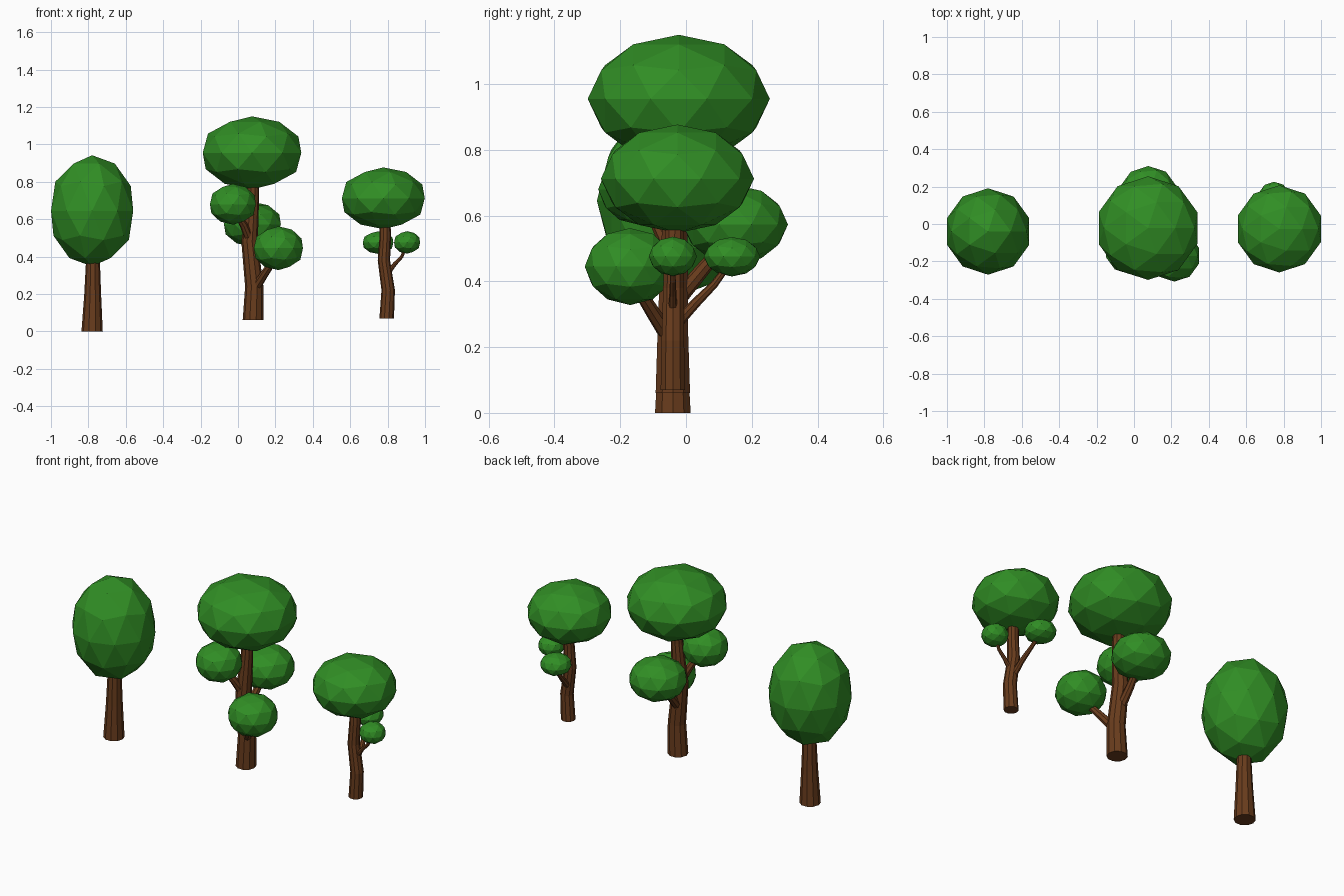
import bpy, bmesh, math
from mathutils import Vector

if "Cube" in bpy.data.objects:
    bpy.data.objects.remove(bpy.data.objects["Cube"])


def material(name, color):
    m = bpy.data.materials.new(name)
    m.diffuse_color = color
    m.use_nodes = True
    m.node_tree.nodes["Principled BSDF"].inputs["Base Color"].default_value = m.diffuse_color
    return m


LEAF = material("leaf_green", (0.03, 0.27, 0.018, 1))
BARK = material("bark_brown", (0.14, 0.045, 0.012, 1))


def finish(name, bm, mat):
    mesh = bpy.data.meshes.new(name)
    bmesh.ops.recalc_face_normals(bm, faces=bm.faces)
    bm.to_mesh(mesh)
    bm.free()
    mesh.materials.append(mat)
    bpy.context.collection.objects.link(bpy.data.objects.new(name, mesh))


def foliage(name, center, r, rz):
    bm = bmesh.new()
    bmesh.ops.create_icosphere(bm, subdivisions=2, radius=1)
    for v in bm.verts:
        v.co = Vector((v.co.x * r, v.co.y * r, v.co.z * rz)) + Vector(center)
    finish(name, bm, LEAF)


def limb(name, path, sides=10, level=True):
    """Tapered tube through (x, y, z, radius) points; level keeps rings horizontal."""
    bm = bmesh.new()
    pts = [Vector(p[:3]) for p in path]
    rings = []
    for i, p in enumerate(pts):
        d = pts[min(i + 1, len(pts) - 1)] - pts[max(i - 1, 0)]
        rot = Vector((0, 0, 1)).rotation_difference(Vector((0, 0, 1)) if level else d)
        ring = []
        for k in range(sides):
            a = math.tau * k / sides
            ring.append(bm.verts.new(p + rot @ Vector((math.cos(a), math.sin(a), 0)) * path[i][3]))
        rings.append(ring)
    for a, b in zip(rings, rings[1:]):
        for k in range(sides):
            n = (k + 1) % sides
            bm.faces.new((a[k], a[n], b[n], b[k]))
    bm.faces.new(rings[0])
    bm.faces.new(rings[-1])
    finish(name, bm, BARK)


# Left tree: straight trunk, tall oval crown
limb("left_trunk", [(-.78, -.04, 0, .057), (-.777, -.04, .2, .045), (-.775, -.04, .45, .034)])
foliage("left_crown", (-.78, -.04, .645), .231, .297)

# Middle tree: bent trunk, three side clumps
limb("middle_trunk", [(.08, -.04, .06, .055), (.087, -.04, .24, .049),
                      (.062, -.036, .48, .044), (.08, -.03, .72, .033), (.08, -.025, .88, .028)])
foliage("middle_crown", (.075, -.022, .955), .277, .195)
foliage("middle_left_clump", (-.027, -.138, .68), .129, .109)
foliage("middle_front_clump", (.216, -.17, .445), .138, .117)
foliage("middle_back_clump", (.077, .15, .573), .16, .12)
limb("middle_front_branch", [(.085, -.045, .22, .026), (.14, -.10, .305, .022), (.205, -.16, .40, .017)], 8, False)
limb("middle_back_branch", [(.07, -.03, .34, .026), (.07, .05, .435, .022), (.077, .13, .53, .017)], 8, False)
limb("middle_left_branch", [(.067, -.04, .48, .026), (.03, -.085, .57, .021), (-.02, -.13, .65, .016)], 8, False)

# Right tree: slim bent trunk, two small clumps
limb("right_trunk", [(.795, -.04, .07, .039), (.803, -.04, .22, .036),
                     (.78, -.038, .38, .033), (.787, -.036, .50, .031), (.787, -.03, .65, .027)])
foliage("right_crown", (.777, -.026, .712), .233, .165)
foliage("right_side_clump", (.904, -.04, .476), .073, .06)
foliage("right_back_clump", (.749, .14, .475), .086, .06)
limb("right_side_branch", [(.80, -.04, .31, .014), (.838, -.04, .36, .011), (.876, -.04, .40, .009),
                           (.90, -.04, .46, .007)], 8, False)
limb("right_back_branch", [(.79, -.03, .27, .018), (.783, .03, .335, .015), (.77, .085, .39, .012),
                           (.752, .13, .45, .009)], 8, False)
